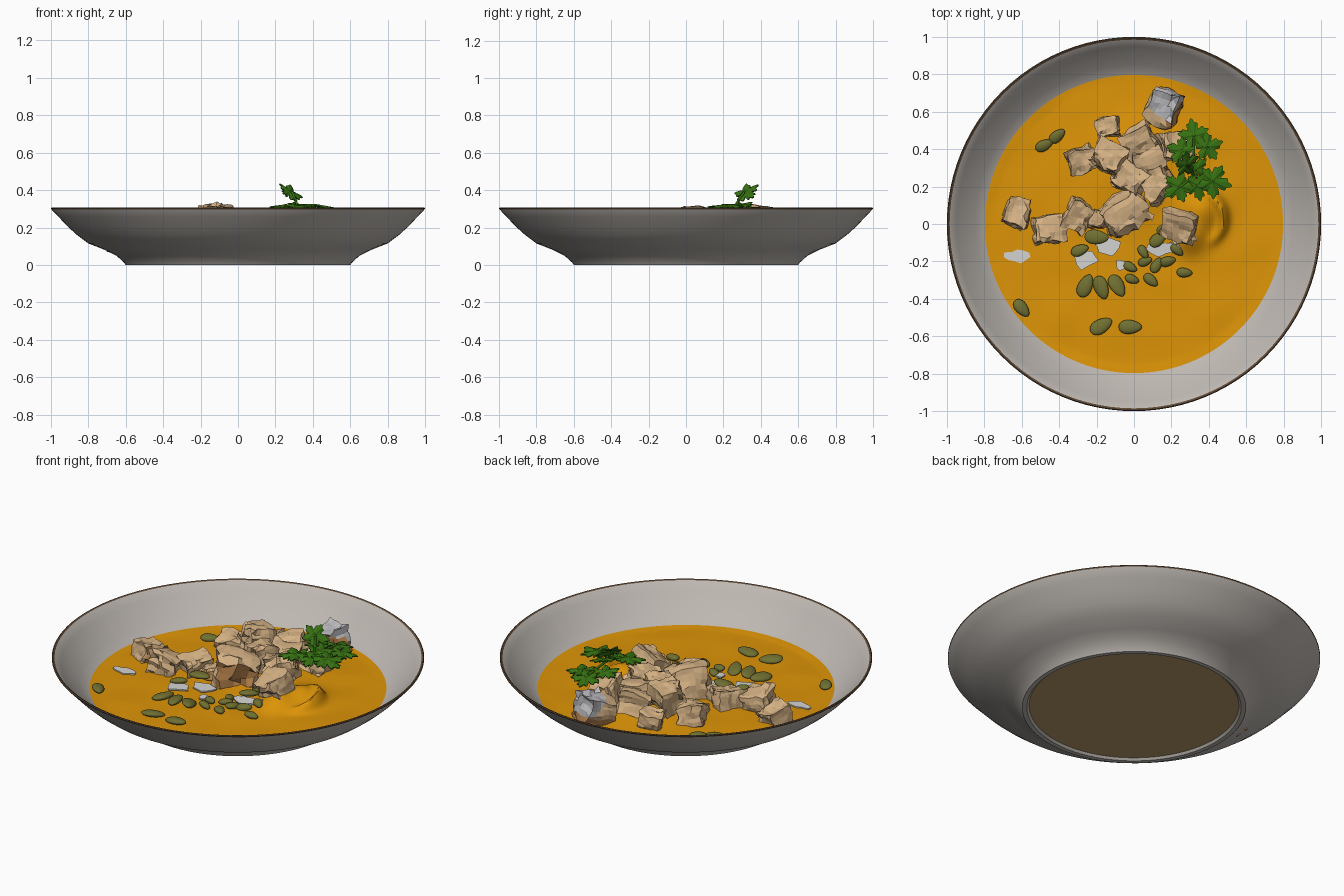
import bpy, bmesh, math, random
from mathutils import Vector, Matrix, Euler, noise

if "Cube" in bpy.data.objects:
    bpy.data.objects.remove(bpy.data.objects["Cube"])

random.seed(4)

def mat(name, r, g, b):
    m = bpy.data.materials.new(name)
    m.diffuse_color = (r, g, b, 1)
    m.use_nodes = True
    m.node_tree.nodes["Principled BSDF"].inputs["Base Color"].default_value = m.diffuse_color
    return m

CERAMIC = mat("warm grey ceramic", .51, .475, .44)
BROWN = mat("brown rim glaze", .11, .065, .035)
CLAY = mat("unglazed clay", .48, .31, .15)
SOUP = mat("orange soup", .72, .295, .002)
BREAD = mat("toasted bread", .66, .44, .23)
CRUST = mat("bread crust", .50, .24, .08)
SEED = mat("pumpkin seed green", .16, .16, .032)
LEAF = mat("parsley green", .038, .17, .006)
CREAM = mat("cream white", .66, .66, .65)
GREY = mat("pale grey crumb", .50, .50, .52)

def finish(name, bm, mats, smooth=None):
    bmesh.ops.recalc_face_normals(bm, faces=bm.faces)
    me = bpy.data.meshes.new(name)
    bm.to_mesh(me)
    bm.free()
    ob = bpy.data.objects.new(name, me)
    bpy.context.collection.objects.link(ob)
    for m in mats:
        me.materials.append(m)
    if smooth:
        bpy.ops.object.select_all(action='DESELECT')
        ob.select_set(True)
        bpy.context.view_layer.objects.active = ob
        bpy.ops.object.shade_smooth_by_angle(angle=math.radians(smooth))
    return ob

def lathe(bm, profile, n=96):
    verts = [bm.verts.new((r, 0, z)) for r, z in profile]
    edges = [bm.edges.new(p) for p in zip(verts, verts[1:])]
    bmesh.ops.spin(bm, geom=verts + edges, cent=(0, 0, 0), axis=(0, 0, 1),
                   angle=math.tau, steps=n, use_merge=True)
    bmesh.ops.remove_doubles(bm, verts=bm.verts, dist=1e-5)

# Bowl: footed shallow dish, brown rim and unglazed base
bm = bmesh.new()
lathe(bm, [(0, .012), (.563, .012), (.575, 0), (.6, 0), (.608, .012), (.65, .05), (.71, .08),
           (.80, .115), (.86, .16), (.91, .205), (.96, .258), (.997, .297), (1, .304),
           (.995, .308), (.985, .304), (.95, .263), (.90, .212), (.85, .167),
           (.79, .120), (.70, .095), (0, .085)])
for f in bm.faces:
    c = f.calc_center_median()
    f.material_index = 1 if c.z > .297 else 2 if c.z < .013 and c.xy.length < .56 else 0
finish("bowl", bm, [CERAMIC, BROWN, CLAY], 40)

# Soup: disc with a soft mound and a curled ridge
def soup_z(x, y):
    z = .122
    z += .06 * math.exp(-((x - .30) ** 2 + (y + .07) ** 2) / .007)
    z += .07 * math.exp(-((x - .36) ** 2 + (y - .08) ** 2) / .012)
    z += .05 * math.exp(-((x - .02) ** 2 + (y - .3) ** 2) / .07)
    dx, dy = x - .33, y - .03
    d, a = math.hypot(dx, dy), math.atan2(dy, dx)
    if -1.2 < a < 1.6:
        z += .055 * math.exp(-((d - .15) / .026) ** 2) * math.cos((a - .2) / 1.4 * math.pi / 2)
    return z + .005 * noise.noise((x * 5, y * 5, 0))

bm = bmesh.new()
lathe(bm, [(.797 * i / 60, 0) for i in range(61)], 120)
for v in bm.verts:
    edge = min(1, (.797 - v.co.xy.length) / .05)
    v.co.z = .126 + (soup_z(v.co.x, v.co.y) - .126) * max(0, edge)
soup = finish("soup", bm, [SOUP], 50)
if soup.data.polygons[0].normal.z < 0:
    soup.data.flip_normals()

# Croutons: rough torn bread cubes, crust on one side
def crouton(i, x, y, z, s, rot, tilt=.3):
    bm = bmesh.new()
    bmesh.ops.create_cube(bm, size=1)
    bmesh.ops.subdivide_edges(bm, edges=bm.edges, cuts=5, use_grid_fill=True)
    off = Vector((i * 7.3, i * 3.1, 0))
    for f in bm.faces:
        c = f.calc_center_median()
        if i == 0:  # rear crouton has pale crumb above a browned lower part
            f.material_index = 2 if c.x + c.z > .35 else 1 if c.y < -.4 or c.z < -.2 else 0
        else:
            f.material_index = int(c.y < -.49 and i in (8, 11, 13, 14))
    for v in bm.verts:
        p = v.co.copy()
        rough = .32 if p.y < -.2 else .13
        v.co *= 1.04 - .16 * max(0, p.length - .55)
        v.co += noise.noise_vector(p * 1.3 + off) * .22
        v.co += noise.noise_vector(p * 4.5 + off) * rough * .55
    tilts = Euler((random.uniform(-tilt, tilt), random.uniform(-tilt, tilt), math.radians(rot)))
    bm.transform(Matrix.LocRotScale(Vector((x, y, z)), tilts, Vector((s, s * .85, s * .88))))
    finish(f"crouton_{i}", bm, [BREAD, CRUST, GREY])

for i, c in enumerate([
        (.155, .62, .20, .175, 70), (-.14, .52, .17, .11, 10), (-.14, .36, .25, .16, -25),
        (-.28, .34, .17, .14, 20), (.02, .45, .20, .15, 30), (-.02, .25, .21, .155, -30),
        (.13, .22, .205, .165, 40), (.22, .42, .19, .16, 5), (-.06, .05, .18, .215, 35),
        (-.30, .05, .15, .15, 60), (-.46, -.03, .155, .155, 5), (-.63, .06, .14, .145, 75),
        (.25, -.01, .20, .165, -15), (.08, .33, .20, .16, 15), (-.2, .03, .14, .10, 0)]):
    crouton(i, *c)

# Cream flecks: thin irregular patches floating on the soup
def fleck(i, x, y, rx, ry):
    bm = bmesh.new()
    bmesh.ops.create_circle(bm, cap_ends=True, segments=11, radius=1)
    for v in bm.verts:
        k = random.uniform(.6, 1.1)
        px, py = x + v.co.x * rx * k, y + v.co.y * ry * k
        v.co = (px, py, soup_z(px, py) + .007)
    ob = finish(f"cream_fleck_{i}", bm, [CREAM])
    ob.modifiers.new("thickness", 'SOLIDIFY').thickness = .008

for i, c in enumerate([(-.625, -.17, .07, .04), (-.26, -.19, .08, .06), (-.14, -.12, .08, .06),
                       (-.07, -.22, .04, .03), (.16, -.13, .09, .045)]):
    fleck(i, *c)

# Pumpkin seeds: flattened pointed ovals
def seed(i, x, y, ang, length, lift=.012):
    bm = bmesh.new()
    bmesh.ops.create_uvsphere(bm, u_segments=16, v_segments=10, radius=1)
    bm.transform(Matrix.Rotation(math.pi / 2, 4, 'Y'))
    for v in bm.verts:
        v.co.y *= 1 - .2 * v.co.x
    tilt = Euler((random.uniform(-.25, .25), random.uniform(-.15, .15), math.radians(ang)))
    bm.transform(Matrix.LocRotScale(Vector((x, y, soup_z(x, y) + lift)), tilt,
                                    Vector((length / 2, length * .3, .018))))
    finish(f"pumpkin_seed_{i}", bm, [SEED], 60)

for i, c in enumerate([
        (-.48, .42, 25, .1), (-.41, .47, 40, .1), (-.6, -.45, -50, .11), (-.26, -.33, 65, .13),
        (-.175, -.34, -70, .13), (-.09, -.33, -60, .13), (-.175, -.545, 30, .13),
        (-.02, -.55, 0, .125), (-.01, -.295, -20, .08), (-.2, -.07, -5, .13, .05),
        (-.29, -.14, 20, .1, .02), (.13, -.08, 40, .11, .03), (.05, -.15, -60, .08),
        (.09, -.3, -40, .09), (.18, -.2, 15, .09), (.27, -.26, -5, .085), (.12, -.22, 60, .09),
        (.17, -.03, 10, .1, .04), (.06, -.2, 20, .08), (-.02, -.23, -30, .08),
        (.23, -.14, -40, .08)]):
    seed(i, *c)

# Parsley: broad toothed leaves joined by thin stems
def leaf(i, loc, rot, s):
    bm = bmesh.new()
    n = 80
    c = bm.verts.new((0, 0, 0))
    ring = []
    for k in range(n):
        a = -math.pi + math.tau * k / n
        r = .52 + .48 * abs(math.cos(a * 2.5)) ** .9
        r *= (1 + .10 * math.cos(a * 15)) * (1 - .08 * abs(a))
        ring.append(bm.verts.new((r * math.cos(a), r * math.sin(a),
                                  .12 * math.cos(a * 5) * r - .2 * r * r)))
    for a, b in zip(ring, ring[1:] + ring[:1]):
        bm.faces.new((c, a, b))
    bm.transform(Matrix.LocRotScale(Vector(loc), Euler([math.radians(d) for d in rot]), Vector((s, s, s))))
    ob = finish(f"parsley_leaf_{i}", bm, [LEAF])
    ob.modifiers.new("thickness", 'SOLIDIFY').thickness = .006

for i, (loc, rot, s) in enumerate([
        ((.32, .47, .29), (0, 8, 100), .09), ((.255, .39, .31), (5, 0, 160), .08),
        ((.39, .41, .29), (0, 5, 20), .085), ((.28, .315, .395), (40, 18, 30), .08),
        ((.42, .23, .325), (0, 5, -15), .10), ((.24, .20, .322), (0, 5, 215), .09),
        ((.34, .205, .32), (0, 8, -80), .08), ((.33, .29, .325), (15, 0, 45), .075)]):
    leaf(i, loc, rot, s)

def stem(i, pts):
    cu = bpy.data.curves.new(f"parsley_stem_{i}", 'CURVE')
    cu.dimensions = '3D'
    cu.bevel_depth = .007
    cu.bevel_resolution = 1
    sp = cu.splines.new('POLY')
    sp.points.add(len(pts) - 1)
    for p, co in zip(sp.points, pts):
        p.co = (*co, 1)
    cu.materials.append(LEAF)
    bpy.context.collection.objects.link(bpy.data.objects.new(cu.name, cu))

hub = (.32, .26, .31)
for i, end in enumerate([(.32, .46, .29), (.29, .31, .39), (.41, .23, .32), (.25, .20, .32)]):
    stem(i, [hub, end])
